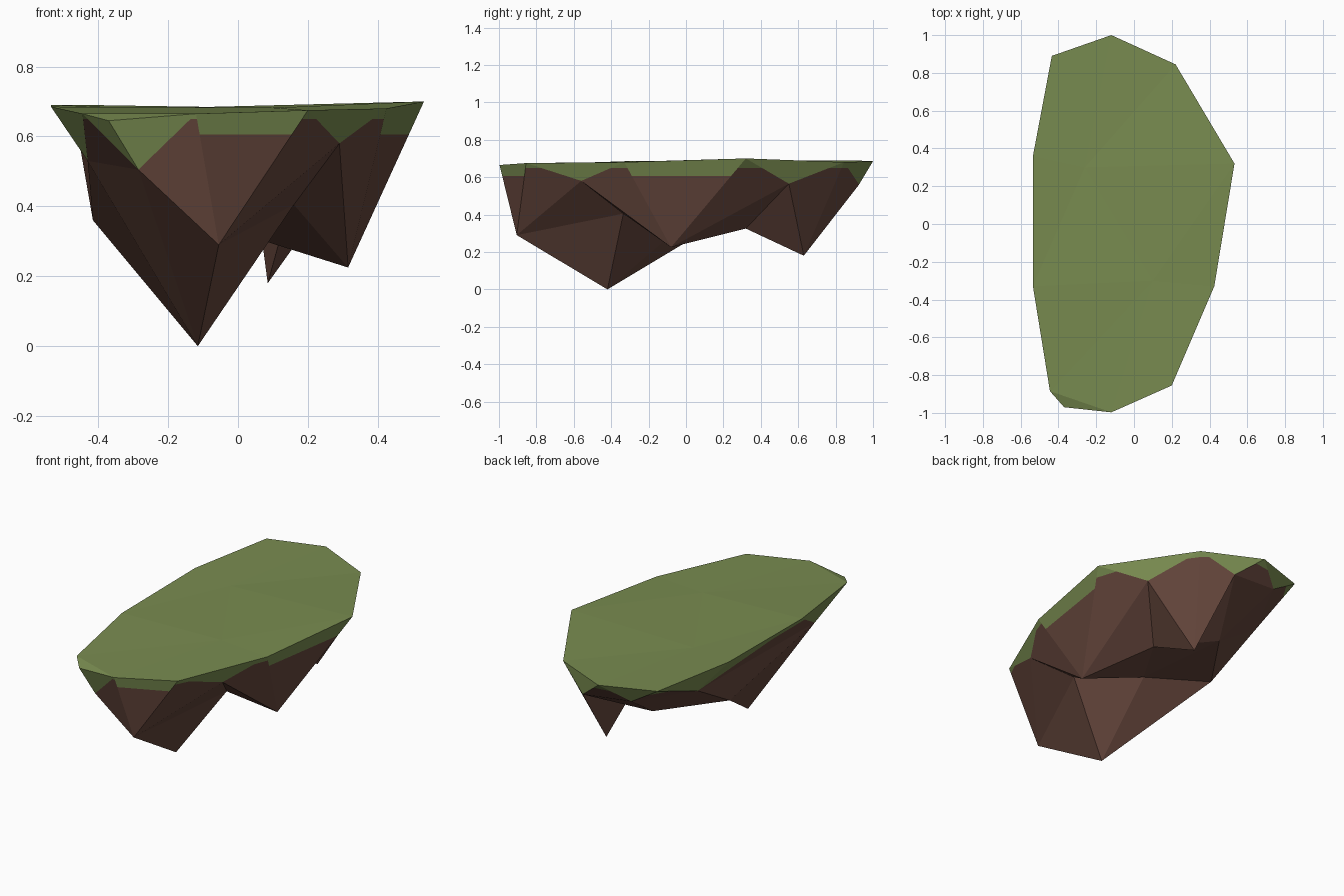
import bpy, bmesh
from mathutils import Vector
from mathutils.geometry import delaunay_2d_cdt

if "Cube" in bpy.data.objects:
    bpy.data.objects.remove(bpy.data.objects["Cube"])

def material(name, rgb):
    m = bpy.data.materials.new(name)
    m.diffuse_color = (*rgb, 1)
    m.use_nodes = True
    m.node_tree.nodes["Principled BSDF"].inputs["Base Color"].default_value = m.diffuse_color
    return m

# Rim of the grassy plateau, anticlockwise
RIM = [(-.12, 1, .685), (-.435, .89, .69), (-.535, .36, .69), (-.535, -.33, .685),
       (-.445, -.885, .665), (-.37, -.97, .645), (-.12, -.997, .665), (.2, -.855, .675),
       (.425, -.33, .68), (.532, .32, .70), (.22, .845, .68)]

# Rocky points hanging under the plateau
ROCK = {
    "peak": (-.115, -.42, 0), "front": (-.055, -.905, .29), "right": (.315, -.08, .225),
    "back": (.085, .63, .18), "groove": (.16, -.335, .405), "ledge_fr": (.29, -.56, .58),
    "saddle": (.125, .32, .325), "ledge_br": (.36, .55, .565), "ledge_b": (.035, .925, .56),
    "left": (-.415, .18, .36), "inner": (-.165, .55, .37), "ledge_l": (-.45, .53, .56),
    "ledge_bl": (-.27, .9, .59), "ledge_fl": (-.43, -.6, .53), "ledge_f": (-.285, -.94, .505),
    "valley": (-.08, -.01, .35)}

# Main ridges and grooves that the triangulation must follow
RIDGES = ["peak front", "peak groove", "front groove", "front ledge_fr",
          "ledge_fr groove", "groove right", "ledge_fr right", "right ledge_br",
          "right saddle", "saddle ledge_br", "saddle back", "back ledge_br", "back ledge_b",
          "saddle ledge_b", "inner ledge_b", "saddle inner", "groove valley", "valley right",
          "valley saddle", "valley inner", "valley left", "peak valley", "peak left",
          "left inner", "inner ledge_l", "left ledge_l", "front ledge_f", "peak ledge_f",
          "peak ledge_fl", "ledge_f ledge_fl", "ledge_l ledge_fl", "left ledge_fl"]

bm = bmesh.new()
n = len(RIM)
rim = [bm.verts.new(p) for p in RIM]

def sheet(points, edges, flip):
    """Triangulate the rim plus inner points as one sheet of flat facets."""
    verts = rim + [bm.verts.new(p) for p in points]
    loop = [(i, (i + 1) % n) for i in range(n)]
    res = delaunay_2d_cdt([Vector(v.co[:2]) for v in verts], loop + edges, [], 0, 1e-5)
    faces = []
    for tri in res[2]:
        ids = [res[3][i][0] for i in tri]
        faces.append(bm.faces.new([verts[i] for i in (ids[::-1] if flip else ids)]))
    return faces

# Grass top, with a faint hollow
sheet([(-.26, .3, .68), (.1, -.3, .682)], [], False)

# Rock underside
names = list(ROCK)
edges = [tuple(n + names.index(k) for k in r.split()) for r in RIDGES]
under = sheet(ROCK.values(), edges, True)

# Grass hangs over the edge: whole facets above a ledge (0),
# a band on facets along the rim (1), only a tip on facets touching it (2)
for f in under:
    on_rim = sum(v in rim for v in f.verts)
    if on_rim >= 2 and min(v.co.z for v in f.verts) > .5:
        f.material_index = 0
    else:
        f.material_index = 1 if on_rim >= 2 else 2

def grass_band(group, z):
    """Cut the facets of one group at height z and grass the upper part."""
    geom = {f for f in bm.faces if f.material_index == group}
    for f in list(geom):
        geom.update(f.edges)
        geom.update(f.verts)
    bmesh.ops.bisect_plane(bm, geom=list(geom), dist=1e-5,
                           plane_co=(0, 0, z), plane_no=(0, 0, 1))
    for f in bm.faces:
        if f.material_index == group:
            f.material_index = 0 if min(v.co.z for v in f.verts) > z - .001 else 1

grass_band(2, .65)
# Facets along the rim still reach it with a full edge
for f in bm.faces:
    if f.material_index == 1 and sum(v in rim for v in f.verts) >= 2:
        f.material_index = 2
grass_band(2, .605)
bmesh.ops.recalc_face_normals(bm, faces=bm.faces[:])

mesh = bpy.data.meshes.new("floating_island")
bm.to_mesh(mesh)
bm.free()
mesh.materials.append(material("grass green", (.19, .26, .08)))
mesh.materials.append(material("earth brown", (.135, .064, .047)))
bpy.context.collection.objects.link(bpy.data.objects.new("floating_island", mesh))
